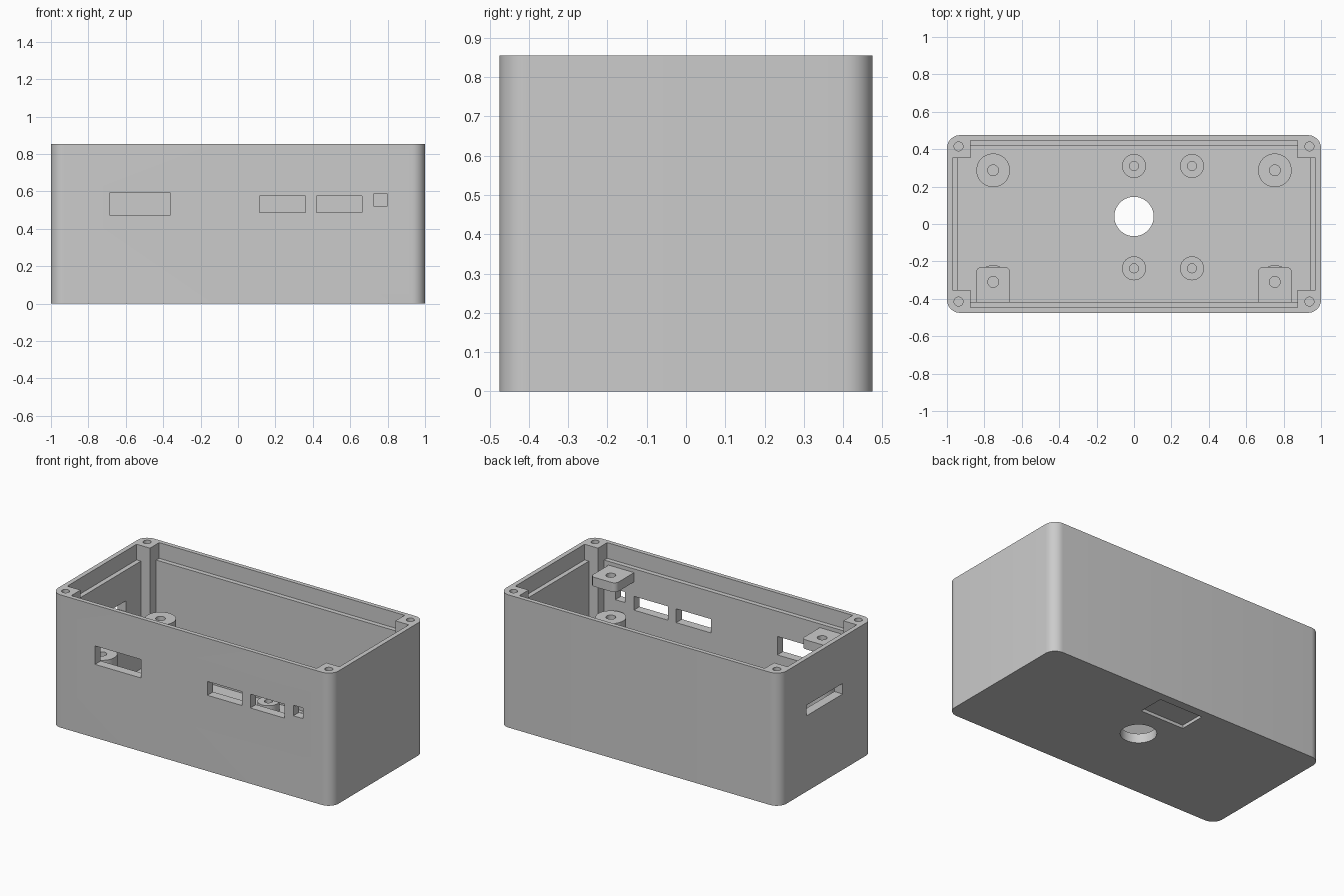
import bpy, bmesh, math

if "Cube" in bpy.data.objects:
    bpy.data.objects.remove(bpy.data.objects["Cube"])

GREY = (0.6, 0.6, 0.6, 1.0)
plastic = bpy.data.materials.new("grey_plastic")
plastic.use_nodes = True
plastic.diffuse_color = GREY
plastic.node_tree.nodes["Principled BSDF"].inputs["Base Color"].default_value = GREY

HEIGHT, FLOOR, LEDGE = 0.855, 0.06, 0.755


def prism(name, outline, z0, z1):
    """Extrude a flat outline upward from z0 to z1."""
    bm = bmesh.new()
    face = bm.faces.new([bm.verts.new((x, y, z0)) for x, y in outline])
    top = bmesh.ops.extrude_face_region(bm, geom=[face])["geom"]
    verts = [g for g in top if isinstance(g, bmesh.types.BMVert)]
    bmesh.ops.translate(bm, verts=verts, vec=(0, 0, z1 - z0))
    bmesh.ops.recalc_face_normals(bm, faces=bm.faces)
    mesh = bpy.data.meshes.new(name)
    bm.to_mesh(mesh)
    bm.free()
    mesh.materials.append(plastic)
    ob = bpy.data.objects.new(name, mesh)
    bpy.context.scene.collection.objects.link(ob)
    return ob


def rect(x0, x1, y0, y1):
    return [(x0, y0), (x1, y0), (x1, y1), (x0, y1)]


def circle(x, y, r, n=40):
    return [(x + r * math.cos(math.tau * i / n), y + r * math.sin(math.tau * i / n))
            for i in range(n)]


def rounded(x0, x1, y0, y1, r, n=10):
    pts = []
    corners = [(x1 - r, y1 - r), (x0 + r, y1 - r), (x0 + r, y0 + r), (x1 - r, y0 + r)]
    for q, (cx, cy) in enumerate(corners):
        for i in range(n + 1):
            a = math.pi / 2 * (q + i / n)
            pts.append((cx + r * math.cos(a), cy + r * math.sin(a)))
    return pts


def cross(w, d, px=0.875, py=0.353):
    """Cavity outline that leaves square posts in its corners."""
    pts = []
    for sx, sy in ((1, 1), (-1, 1), (-1, -1), (1, -1)):
        corner = [(sx * w, sy * py), (sx * px, sy * py), (sx * px, sy * d)]
        pts += corner if sx == sy else corner[::-1]
    return pts


def cut(ob, outline, z0, z1):
    cutter = prism("cutter", outline, z0, z1)
    cutter.hide_render = True
    mod = ob.modifiers.new("cut", "BOOLEAN")
    mod.operation = "DIFFERENCE"
    mod.solver = "EXACT"
    mod.object = cutter
    bpy.context.view_layer.update()
    graph = bpy.context.evaluated_depsgraph_get()
    result = bpy.data.meshes.new_from_object(ob.evaluated_get(graph))
    ob.modifiers.clear()
    ob.data = result
    bpy.data.objects.remove(cutter)


# Case shell with a stepped cavity
case = prism("case", rounded(-1, 1, -0.475, 0.475, 0.07), 0, HEIGHT)
cut(case, cross(0.94, 0.417), FLOOR, LEDGE)
cut(case, cross(0.97, 0.447), LEDGE - 0.001, HEIGHT + 0.1)

# Port openings in the front wall
for x0, x1, z0, z1 in ((-0.687, -0.36, 0.473, 0.592), (0.115, 0.362, 0.488, 0.577),
                       (0.42, 0.663, 0.488, 0.577), (0.727, 0.796, 0.52, 0.588)):
    cut(case, rect(x0, x1, -0.6, -0.38), z0, z1)

# Slot in the side wall
cut(case, rect(-1.1, -0.9, -0.167, 0.2), 0.488, 0.556)

# Cable hole and shallow label recess in the floor
cut(case, circle(0, 0.04, 0.105, 64), -0.1, 0.2)
cut(case, rect(-0.155, 0.155, 0.25, 0.42), -0.1, 0.02)

# Lid screw holes in the corner posts
for sx in (-1, 1):
    for sy in (-1, 1):
        cut(case, circle(sx * 0.938, sy * 0.415, 0.024, 24), 0.5, HEIGHT + 0.1)

parts = [case]


def standoff(name, x, y, r, hole, top):
    ob = prism(name, circle(x, y, r), FLOOR - 0.01, top)
    cut(ob, circle(x, y, hole, 24), FLOOR, top + 0.1)
    parts.append(ob)


# Tall standoffs, and wall tabs above the front pair
for side, x in (("right", -0.753), ("left", 0.753)):
    standoff("back_tall_standoff_" + side, x, 0.287, 0.09, 0.029, 0.46)
    standoff("front_tall_standoff_" + side, x, -0.31, 0.09, 0.029, 0.46)
    outline = [p for p in rounded(x - 0.091, x + 0.091, -0.5, -0.23, 0.03, 6) if p[1] > -0.4]
    outline += [(x - 0.091, -0.425), (x + 0.091, -0.425)]
    tab = prism("wall_tab_" + side, outline, 0.67, 0.73)
    cut(tab, circle(x, -0.31, 0.029, 24), 0.6, 0.8)
    parts.append(tab)

# Short circuit board standoffs
for side, x in (("right", 0), ("left", 0.31)):
    for end, y in (("front", -0.237), ("back", 0.31)):
        standoff("board_standoff_" + end + "_" + side, x, y, 0.064, 0.024, 0.12)

# Smooth the round walls and keep edges sharp
bpy.ops.object.select_all(action="DESELECT")
for ob in parts:
    ob.select_set(True)
bpy.context.view_layer.objects.active = case
bpy.ops.object.shade_smooth_by_angle(angle=math.radians(30))
